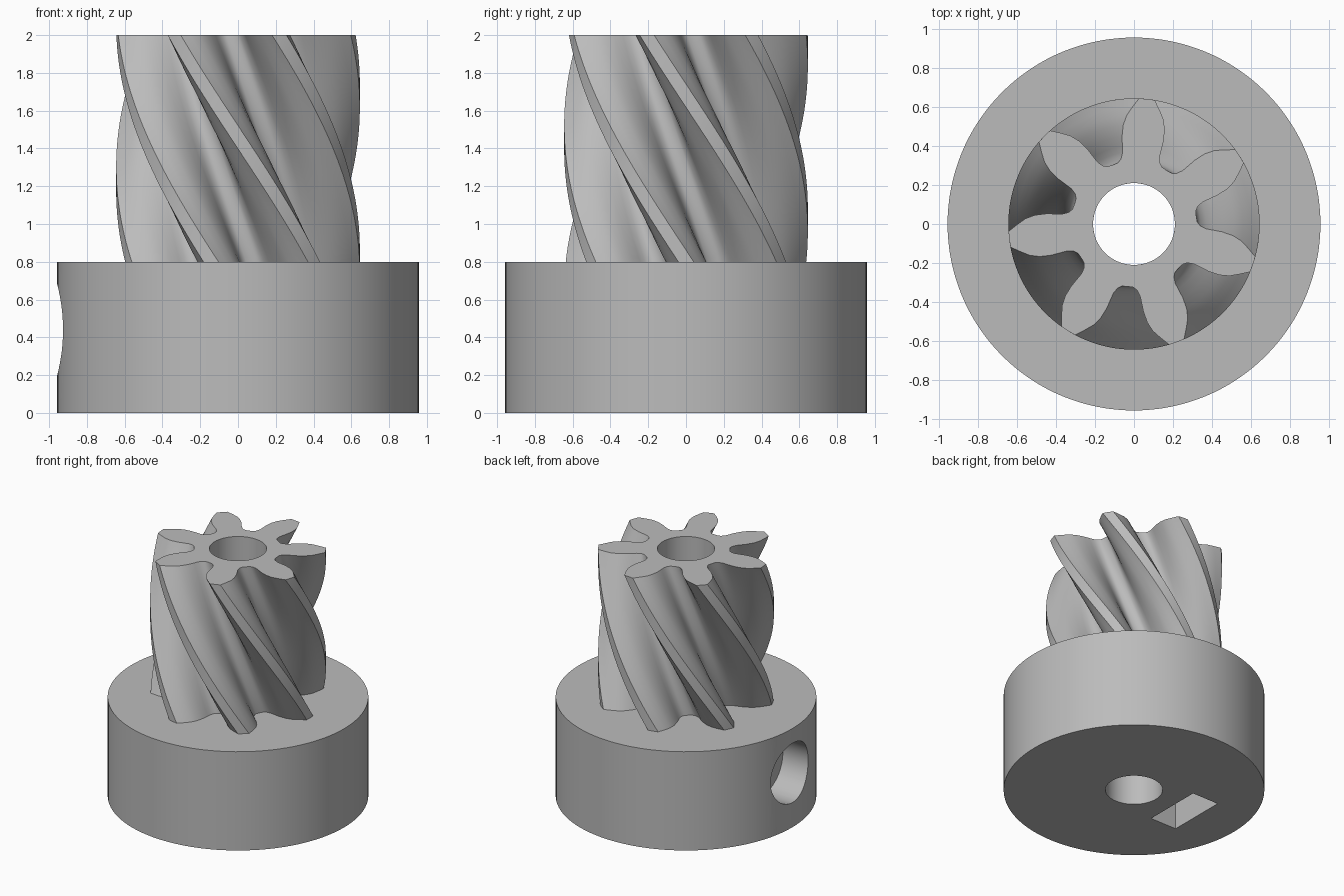
import bpy, bmesh, math
from mathutils import Matrix

cube = bpy.data.objects.get("Cube")
if cube:
    bpy.data.objects.remove(cube, do_unlink=True)

BORE, COLLAR_R, COLLAR_H, TOP = 0.21, 0.957, 0.8, 2.0
SCREW_Z = 0.44
TEETH, TOOTH_ANGLE, TWIST = 7, 84.1, 58.5   # degrees, twist per unit of height

grey = bpy.data.materials.new("grey_plastic")
grey.use_nodes = True
colour = (0.5, 0.5, 0.5, 1)
grey.diffuse_color = colour
grey.node_tree.nodes["Principled BSDF"].inputs["Base Color"].default_value = colour


def make_object(name, bm):
    bmesh.ops.recalc_face_normals(bm, faces=bm.faces)
    mesh = bpy.data.meshes.new(name)
    bm.to_mesh(mesh)
    bm.free()
    mesh.materials.append(grey)
    ob = bpy.data.objects.new(name, mesh)
    bpy.context.collection.objects.link(ob)
    return ob


def cylinder(name, radius, start, end, axis="Z", height=0, sides=96):
    """Cylinder from start to end along z, or along x at the given height."""
    bm = bmesh.new()
    place = Matrix.Translation((0, 0, (start + end) / 2))
    if axis == "X":
        place = Matrix.Translation((0, 0, height)) @ Matrix.Rotation(math.pi / 2, 4, "Y") @ place
    bmesh.ops.create_cone(bm, cap_ends=True, segments=sides, radius1=radius,
                          radius2=radius, depth=end - start, matrix=place)
    return make_object(name, bm)


def nut_pocket():
    """Slot open at the bottom, with a pointed top that fits a hexagonal nut."""
    bm = bmesh.new()
    half = 0.24
    peak = half / math.cos(math.pi / 6)
    outline = [(-half, -0.1), (half, -0.1), (half, SCREW_Z + peak / 2),
               (0, SCREW_Z + peak), (-half, SCREW_Z + peak / 2)]
    face = bm.faces.new([bm.verts.new((-0.6, y, z)) for y, z in outline])
    moved = bmesh.ops.extrude_face_region(bm, geom=[face])["geom"]
    bmesh.ops.translate(bm, vec=(0.235, 0, 0),
                        verts=[v for v in moved if isinstance(v, bmesh.types.BMVert)])
    return make_object("nut_pocket_cutter", bm)


def carve(ob, cutters):
    for cutter in cutters:
        cutter.hide_render = True
        mod = ob.modifiers.new(cutter.name, "BOOLEAN")
        mod.operation, mod.solver, mod.object = "DIFFERENCE", "EXACT", cutter
    graph = bpy.context.evaluated_depsgraph_get()
    mesh = bpy.data.meshes.new_from_object(ob.evaluated_get(graph))
    ob.modifiers.clear()
    ob.data = mesh
    for cutter in cutters:
        bpy.data.objects.remove(cutter, do_unlink=True)


def helical_gear():
    # Half a tooth: (degrees from the tooth centre, radius)
    half = [(0, 0.645), (3.6, 0.645), (6.7, 0.6), (9.8, 0.558), (12.1, 0.511),
            (13.7, 0.453), (14.4, 0.403), (15, 0.37), (17.2, 0.34), (20.5, 0.325),
            (180 / TEETH, 0.322)]
    tooth = [(-a, r) for a, r in reversed(half[1:-1])] + half
    outline = [(a + 360 / TEETH * i, r) for i in range(TEETH) for a, r in tooth]
    count, steps = len(outline), 48
    bm = bmesh.new()

    def ring(z, shape):
        turn = TOOTH_ANGLE + TWIST * (TOP - z)
        return [bm.verts.new((r * math.cos(math.radians(a + turn)),
                              r * math.sin(math.radians(a + turn)), z)) for a, r in shape]

    def bridge(low, high):
        for i in range(count):
            j = (i + 1) % count
            bm.faces.new((low[i], low[j], high[j], high[i]))

    # Twisted teeth, flat end faces and bore wall
    rows = [ring(COLLAR_H + (TOP - COLLAR_H) * k / steps, outline) for k in range(steps + 1)]
    circle = [(360 * i / count, BORE) for i in range(count)]
    circle = [(a, BORE) for a, r in outline]
    inner = [bm.verts.new((v.co.x * BORE / v.co.xy.length,
                           v.co.y * BORE / v.co.xy.length, v.co.z)) for v in rows[-1]]
    inner_low = [bm.verts.new((v.co.x, v.co.y, COLLAR_H)) for v in inner]
    for low, high in zip(rows, rows[1:]):
        bridge(low, high)
    bridge(rows[-1], inner)
    bridge(inner, inner_low)
    return make_object("helical_gear", bm)


# Collar with shaft bore, screw hole, screw head recess and nut pocket
collar = cylinder("collar", COLLAR_R, 0, COLLAR_H, sides=128)
carve(collar, [
    cylinder("bore_cutter", BORE, -0.1, 1),
    cylinder("head_recess_cutter", 0.24, -1.2, -0.7, "X", SCREW_Z, 64),
    cylinder("screw_hole_cutter", 0.13, -0.8, -0.1, "X", SCREW_Z, 48),
    nut_pocket(),
])
gear = helical_gear()

bpy.ops.object.select_all(action="DESELECT")
for ob in (collar, gear):
    ob.select_set(True)
bpy.context.view_layer.objects.active = collar
bpy.ops.object.shade_smooth_by_angle(angle=math.radians(38))
